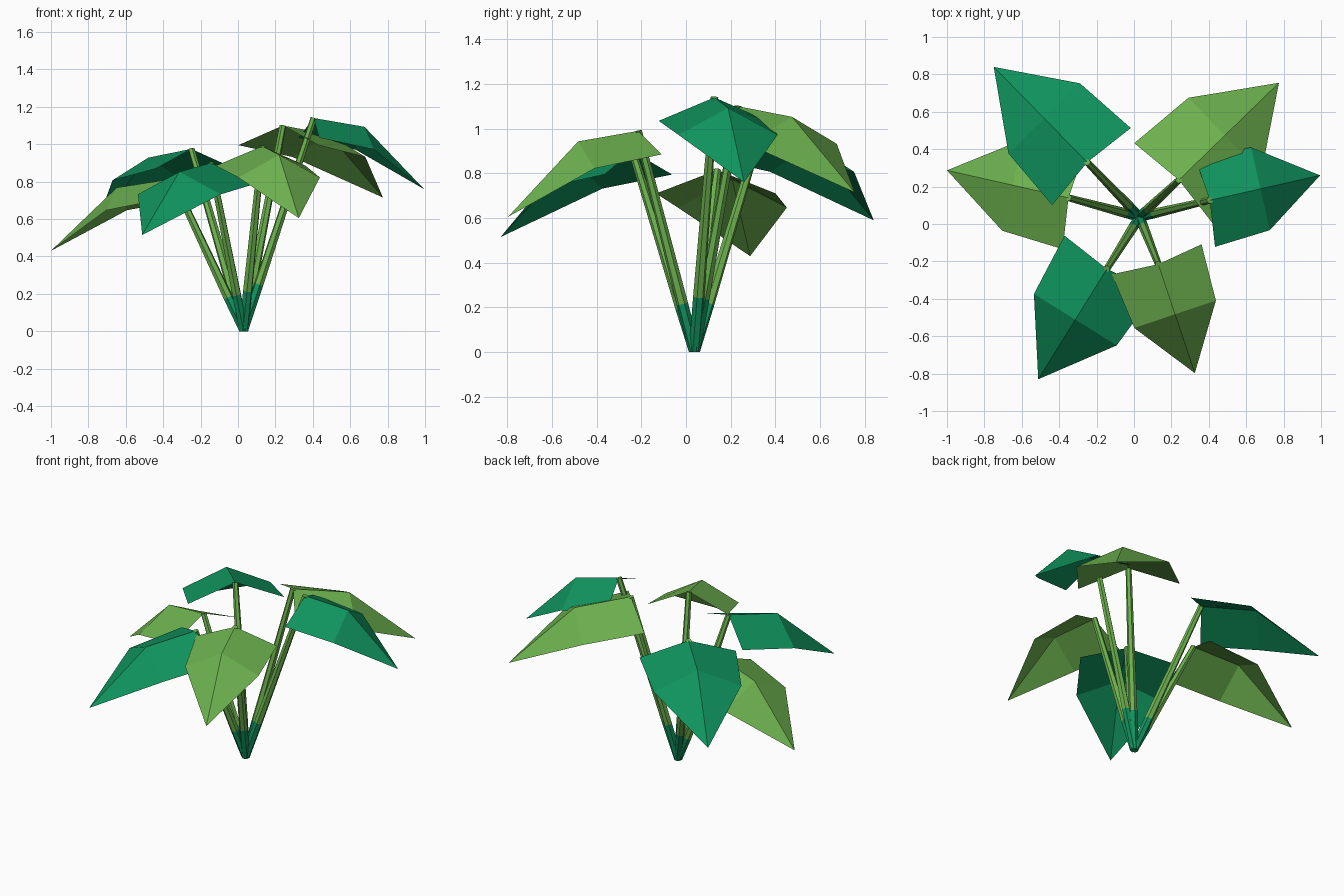
import bpy, bmesh, math
from mathutils import Vector

if "Cube" in bpy.data.objects:
    bpy.data.objects.remove(bpy.data.objects["Cube"])


def material(name, rgb):
    m = bpy.data.materials.new(name)
    m.diffuse_color = (*rgb, 1)
    m.use_nodes = True
    m.node_tree.nodes["Principled BSDF"].inputs["Base Color"].default_value = m.diffuse_color
    return m


LIGHT = material("light_green", (0.15, 0.44, 0.077))
DARK = material("dark_green", (0.005, 0.295, 0.112))
ROOT = Vector((0.03, 0.038, 0.005))
SIDES = 6


def make_object(name, bm, mats):
    mesh = bpy.data.meshes.new(name)
    bm.to_mesh(mesh)
    bm.free()
    for m in mats:
        mesh.materials.append(m)
    ob = bpy.data.objects.new(name, mesh)
    bpy.context.collection.objects.link(ob)
    return ob


# Folded leaf: base row, middle row and a drooping tip, sized by its length
def leaf(name, base, tip, mat):
    base, tip = Vector(base), Vector(tip)
    u = Vector((tip.x - base.x, tip.y - base.y, 0))
    length = u.length
    u.normalize()
    v = Vector((-u.y, u.x, 0))
    bm = bmesh.new()

    def pt(along, side, drop):
        return bm.verts.new(base + u * along * length + v * side * length - Vector((0, 0, drop)))

    c0, c1 = pt(0, 0, 0), pt(0.46, 0, 0.047)
    end = bm.verts.new(tip)
    for s in (1, -1):
        e0, e1 = pt(-0.045, s * 0.412, 0.105), pt(0.46, s * 0.375, 0.168)
        for f in ((c0, c1, e1, e0), (c1, end, e1)):
            bm.faces.new(f if s < 0 else f[::-1])
    bm.normal_update()
    for f in bm.faces:
        if f.normal.z < 0:
            f.normal_flip()
    return make_object(name, bm, [mat])


# Tapered straight stem with a dark lower part
def stem(name, top):
    top = Vector(top)
    axis = (top - ROOT).normalized()
    side = axis.cross(Vector((0, 0, 1))).normalized()
    other = axis.cross(side)
    bm = bmesh.new()
    rings = []
    for t, r in ((0, 0.026), (0.215, 0.026), (1, 0.018)):
        c = ROOT.lerp(top, t)
        ring = []
        for i in range(SIDES):
            a = math.tau * i / SIDES
            ring.append(bm.verts.new(c + (side * math.cos(a) + other * math.sin(a)) * r))
        rings.append(ring)
    for k in range(2):
        for i in range(SIDES):
            j = (i + 1) % SIDES
            f = bm.faces.new((rings[k][i], rings[k][j], rings[k + 1][j], rings[k + 1][i]))
            f.material_index = 1 - k
    bm.faces.new(rings[0]).material_index = 1
    bm.faces.new(rings[2])
    # seat the stem on the ground
    for vert in rings[0]:
        vert.co.z = max(vert.co.z, 0.0)
    bmesh.ops.recalc_face_normals(bm, faces=bm.faces[:])
    return make_object(name, bm, [LIGHT, DARK])


# position, leaf base, leaf tip, colour
LEAVES = [
    ("back_left", (-0.25, 0.33, 0.975), (-0.75, 0.84, 0.59), DARK),
    ("left", (-0.35, 0.14, 0.815), (-1.0, 0.287, 0.43), LIGHT),
    ("front_left", (-0.145, -0.24, 0.90), (-0.512, -0.83, 0.515), DARK),
    ("front_right", (0.13, -0.215, 0.99), (0.325, -0.797, 0.605), LIGHT),
    ("back_right", (0.24, 0.235, 1.10), (0.775, 0.755, 0.715), LIGHT),
    ("right", (0.405, 0.127, 1.14), (0.995, 0.26, 0.76), DARK),
]
for where, base, tip, mat in LEAVES:
    leaf("leaf_" + where, base, tip, mat)
    stem("stem_" + where, base)
